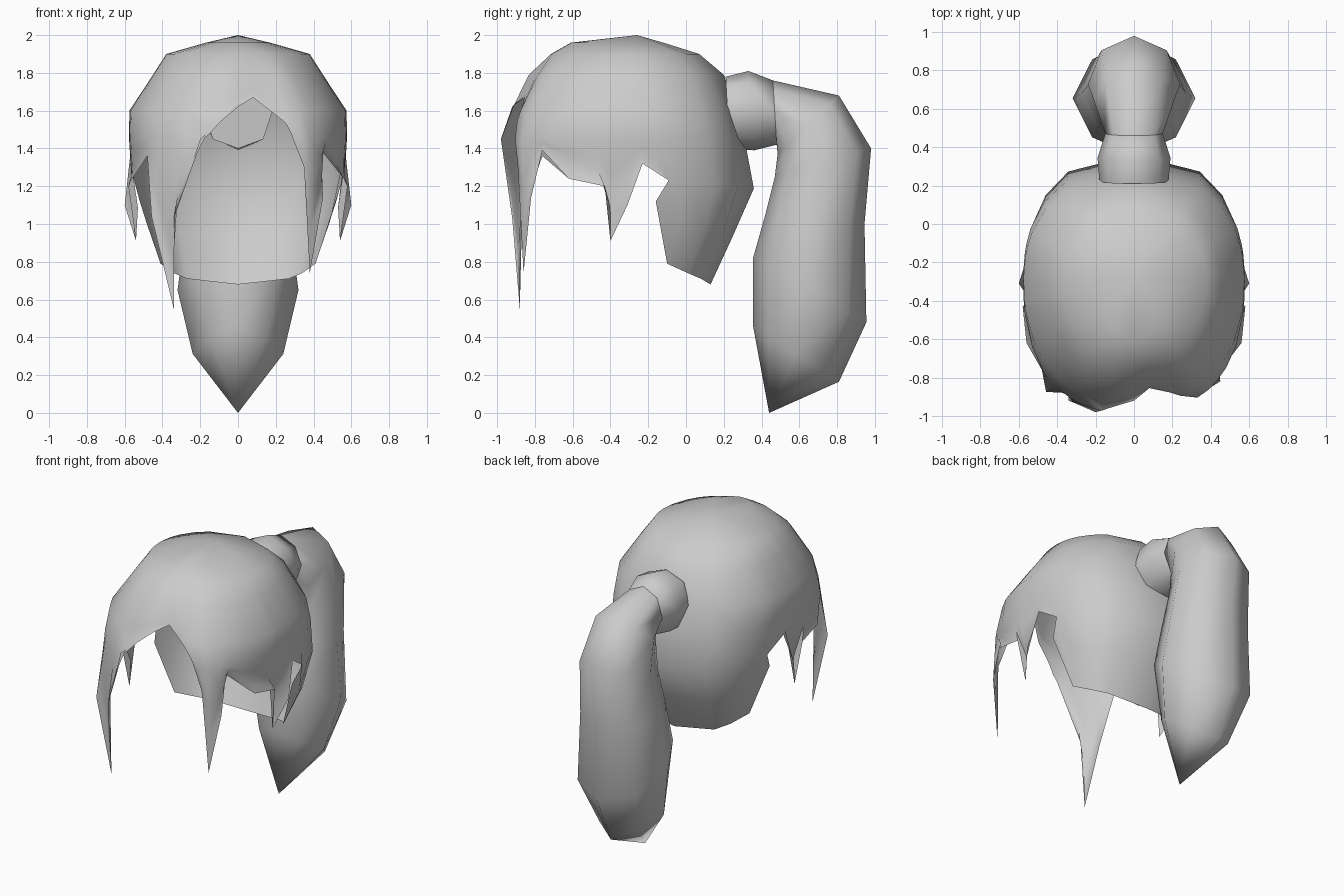
import bpy, bmesh, math
from mathutils import Vector

cube = bpy.data.objects.get("Cube")
if cube:
    bpy.data.objects.remove(cube)

hair = bpy.data.materials.new("hair_grey")
hair.use_nodes = True
GREY = (0.6, 0.6, 0.6, 1)
hair.diffuse_color = GREY
hair.node_tree.nodes["Principled BSDF"].inputs["Base Color"].default_value = GREY


def make_object(name, bm, angle):
    mesh = bpy.data.meshes.new(name)
    bm.to_mesh(mesh)
    bm.free()
    mesh.materials.append(hair)
    obj = bpy.data.objects.new(name, mesh)
    bpy.context.collection.objects.link(obj)
    bpy.ops.object.select_all(action='DESELECT')
    obj.select_set(True)
    bpy.context.view_layer.objects.active = obj
    bpy.ops.object.shade_smooth_by_angle(angle=math.radians(angle))
    return obj


# Head outline by height: z, half width, front y, back y, squareness
LEVELS = [(1.96, .17, -.61, -.12, 2), (1.90, .38, -.715, .07, 2), (1.79, .45, -.845, .20, 2.1),
          (1.60, .575, -.94, .275, 2.25), (1.45, .577, -.99, .31, 2.4),
          (1.19, .56, -.955, .36, 2.5), (.94, .49, -.92, .25, 2.8), (.70, .42, -.89, .14, 3)]
MID_Y = -0.3


def surface(t, z):
    """Point on the rounded-box head shape at angle t (degrees) and height z."""
    z = min(max(z, LEVELS[-1][0]), LEVELS[0][0])
    for a, b in zip(LEVELS, LEVELS[1:]):
        if z >= b[0]:
            f = (a[0] - z) / (a[0] - b[0])
            w, front, back, p = (a[i] + (b[i] - a[i]) * f for i in (1, 2, 3, 4))
            break
    c, s = math.cos(math.radians(t)), math.sin(math.radians(t))
    r = (abs(c) ** p + abs(s) ** p) ** (-1 / p)
    depth = (back - MID_Y) if s > 0 else (MID_Y - front)
    # Shallow groove at the parting
    if z < 1.8:
        depth *= 1 - 0.09 * math.exp(-((t + 77) / 12) ** 2)
    return Vector((w * c * r, MID_Y + depth * s * r, z))


# Lower hair edge: column angle, x, y, z
SIDE = [(-28, .56, -.62, 1.24), (-14, .58, -.43, 1.20), (-9, .54, -.40, .91),
        (0, .60, -.31, 1.10), (5, .575, -.23, 1.32), (13, .55, -.09, 1.23),
        (18, .52, -.16, 1.12), (26, .41, -.10, .79), (40, .34, .01, .74),
        (55, .27, .08, .71)]
FRINGE = [(-142, -.48, -.76, 1.36), (-132, -.458, -.875, 1.04), (-124, -.34, -.88, .55),
          (-117, -.34, -.92, 1.03), (-106, -.20, -.98, 1.45), (-91, 0, -.92, 1.62),
          (-80, .08, -.855, 1.67), (-66, .26, -.89, 1.53), (-57, .35, -.89, 1.30),
          (-51, .38, -.86, .74), (-45, .45, -.82, 1.14), (-38, .44, -.76, 1.39)]
mirrored = [(-180 - t, -x, y, z) for t, x, y, z in reversed(SIDE)]
edge = FRINGE + SIDE + [(90, 0, .13, .68)] + mirrored

# Cap of hair with fringe locks, side strands and nape
bm = bmesh.new()
crown = bm.verts.new((0, -.26, 2))
columns = []
for t, x, y, z in edge:
    tip = Vector((x, y, z))
    rows = [surface(t, max(l[0], z + .015 * (5 - i))) for i, l in enumerate(LEVELS[:5])]
    root = rows[-1]
    for f in (.34, .67):
        straight = root.lerp(tip, f)
        # Fringe locks hang straight, the rest follows the head
        rows.append(straight if y < -.7 else surface(t, straight.z))
    columns.append([bm.verts.new(p) for p in rows + [tip]])
for a, b in zip(columns, columns[1:] + columns[:1]):
    bm.faces.new((crown, a[0], b[0]))
    for i in range(len(a) - 1):
        bm.faces.new((a[i], a[i + 1], b[i + 1], b[i]))
make_object("hair_cap", bm, 75)


def tube(name, rings, tip=None, sides=8):
    """Loft rings given as inner (y, z), outer (y, z), half width and corner scale."""
    bm = bmesh.new()
    loops = []
    for yi, zi, yo, zo, w, corner in rings:
        inner, outer = Vector((0, yi, zi)), Vector((0, yo, zo))
        mid, half = (inner + outer) / 2, (outer - inner) / 2
        loop = []
        for k in range(sides):
            a = 2 * math.pi * k / sides
            scale = corner if k % 2 else 1
            offset = half * math.cos(a) + Vector((w * math.sin(a), 0, 0))
            loop.append(bm.verts.new(mid + offset * scale))
        loops.append(loop)
    for a, b in zip(loops, loops[1:]):
        for k in range(sides):
            n = (k + 1) % sides
            bm.faces.new((a[k], a[n], b[n], b[k]))
    bm.faces.new(loops[0])
    if tip:
        end = bm.verts.new(tip)
        for k in range(sides):
            bm.faces.new((loops[-1][k], loops[-1][(k + 1) % sides], end))
    else:
        bm.faces.new(loops[-1])
    bmesh.ops.recalc_face_normals(bm, faces=bm.faces)
    return make_object(name, bm, 70)


# Gathered knot and hanging tail
tube("ponytail_knot", [(.23, 1.40, .21, 1.78, .18, 1.05), (.36, 1.39, .33, 1.81, .19, 1),
                       (.48, 1.42, .46, 1.76, .15, 1)])
tube("ponytail", [(.48, 1.42, .46, 1.76, .15, 1), (.485, 1.37, .81, 1.68, .21, 1),
                  (.47, 1.25, .98, 1.40, .24, 1), (.42, 1.05, .945, 1.00, .27, 1),
                  (.355, .82, .955, .48, .32, .96), (.355, .46, .81, .165, .24, .88)],
     tip=(0, .44, 0))
